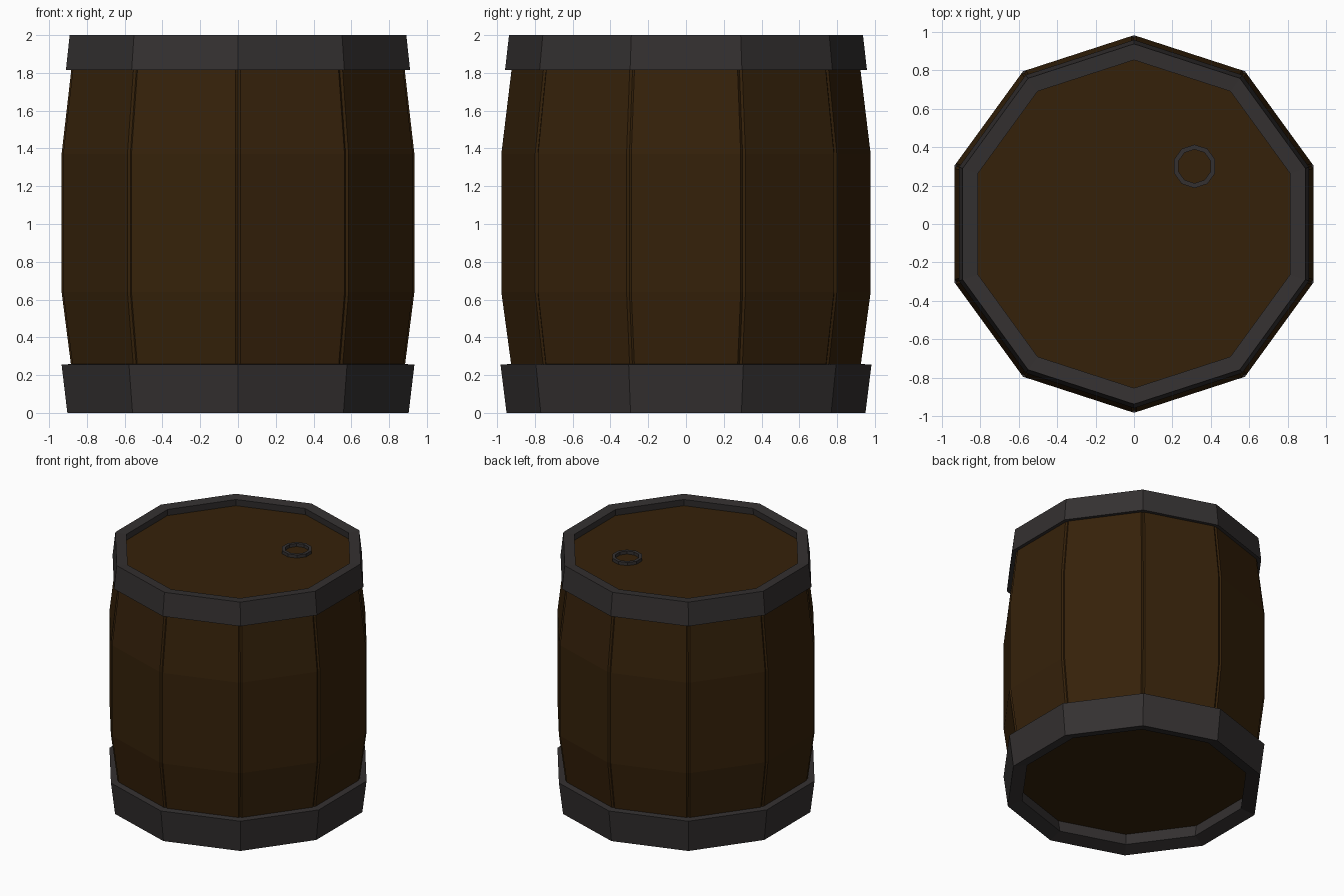
import bpy, bmesh, math

if "Cube" in bpy.data.objects:
    bpy.data.objects.remove(bpy.data.objects["Cube"])

SIDES = 10


def material(name, rgb):
    m = bpy.data.materials.new(name)
    m.diffuse_color = (*rgb, 1)
    m.use_nodes = True
    m.node_tree.nodes["Principled BSDF"].inputs["Base Color"].default_value = m.diffuse_color
    return m


wood = material("dark_wood", (0.036, 0.0155, 0.003))
iron = material("dark_iron", (0.034, 0.030, 0.030))


def corner(r, i):
    a = math.pi / 2 + i * 2 * math.pi / SIDES
    return (r * math.cos(a), r * math.sin(a))


def loft(name, rings, mat, closed=False, centre=(0, 0)):
    """Skin a list of (xy points, z) rings; cap the ends or close into a loop."""
    bm = bmesh.new()
    loops = [[bm.verts.new((x + centre[0], y + centre[1], z)) for x, y in pts]
             for pts, z in rings]
    pairs = list(zip(loops, loops[1:]))
    if closed:
        pairs.append((loops[-1], loops[0]))
    else:
        bm.faces.new(loops[0][::-1])
        bm.faces.new(loops[-1])
    for a, b in pairs:
        n = len(a)
        for i in range(n):
            j = (i + 1) % n
            bm.faces.new((a[i], a[j], b[j], b[i]))
    bmesh.ops.recalc_face_normals(bm, faces=bm.faces)
    me = bpy.data.meshes.new(name)
    bm.to_mesh(me)
    bm.free()
    me.materials.append(mat)
    ob = bpy.data.objects.new(name, me)
    bpy.context.collection.objects.link(ob)
    return ob


def stave_section(r, gap=0.014, depth=0.012):
    """Decagon with a small V groove at every corner."""
    pts = []
    t = gap / (2 * r * math.sin(math.pi / SIDES))
    for i in range(SIDES):
        p, q = corner(r, i), corner(r, i + 1)
        pts.append(corner(r - depth, i))
        for s in (t, 1 - t):
            pts.append((p[0] + (q[0] - p[0]) * s, p[1] + (q[1] - p[1]) * s))
    return pts


def band(name, profile, mat, centre=(0, 0)):
    """Revolve a closed (radius, z) profile into a ten-sided ring."""
    rings = [([corner(r, i) for i in range(SIDES)], z) for r, z in profile]
    return loft(name, rings, mat, True, centre)


# Bulging staves with recessed heads at both ends
loft("barrel_staves", [(stave_section(r), z) for r, z in
     ((0.912, 0.125), (0.982, 0.64), (0.982, 1.37), (0.913, 1.94))], wood)

# Iron hoops at both ends
band("bottom_hoop", [(0.95, 0), (0.982, 0.255), (0.885, 0.262), (0.842, 0.03)], iron)
band("top_hoop", [(0.958, 1.815), (0.937, 2.0), (0.853, 1.993), (0.875, 1.82)], iron)

# Bung ring on the lid
band("bung_ring", [(0.113, 1.93), (0.113, 1.965), (0.088, 1.965), (0.088, 1.93)],
     iron, (0.315, 0.30))
